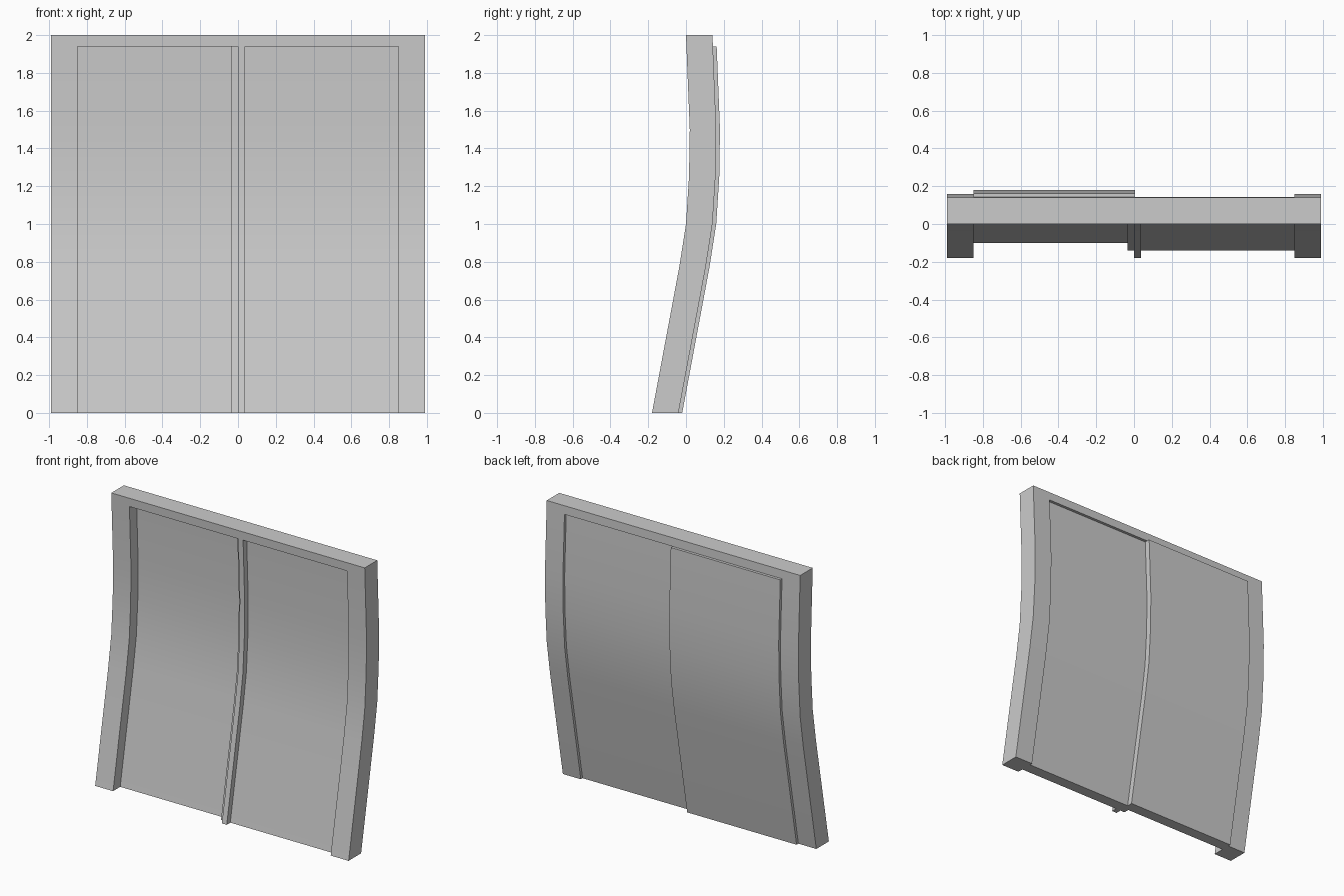
import bpy, bmesh, math

if "Cube" in bpy.data.objects:
    bpy.data.objects.remove(bpy.data.objects["Cube"])

# Front-face bow of the doorway: (height, y)
BOW = [(0, -0.18), (0.77, -0.036), (1.0, 0.0), (1.25, 0.016), (1.5, 0.02), (2.0, 0.0)]
HALF, INNER, DOOR_TOP, DEPTH = 0.99, 0.85, 1.94, 0.14


def bow_y(z):
    for (z0, y0), (z1, y1) in zip(BOW, BOW[1:]):
        if z <= z1:
            return y0 + (y1 - y0) * (z - z0) / (z1 - z0)
    return BOW[-1][1]


DOOR_LEVELS = [z for z, _ in BOW[:-1]] + [DOOR_TOP]


def finish(bm, name):
    bmesh.ops.recalc_face_normals(bm, faces=bm.faces)
    mesh = bpy.data.meshes.new(name)
    bm.to_mesh(mesh)
    bm.free()
    obj = bpy.data.objects.new(name, mesh)
    bpy.context.collection.objects.link(obj)
    bpy.ops.object.select_all(action='DESELECT')
    obj.select_set(True)
    bpy.context.view_layer.objects.active = obj
    bpy.ops.object.shade_smooth_by_angle(angle=math.radians(30))
    return obj


def door_leaf(name, section):
    """Sweep an (x, depth) section up the bow."""
    bm = bmesh.new()
    rings = [[bm.verts.new((x, bow_y(z) + d, z)) for x, d in section] for z in DOOR_LEVELS]
    n = len(section)
    for a, b in zip(rings, rings[1:]):
        for i in range(n):
            j = (i + 1) % n
            bm.faces.new((a[i], a[j], b[j], b[i]))
    bm.faces.new(rings[0])
    bm.faces.new(rings[-1])
    return finish(bm, name)


def door_frame():
    """Bowed front grid with the opening left out, thickened backwards."""
    bm = bmesh.new()
    xs = [-HALF, -INNER, INNER, HALF]
    zs = DOOR_LEVELS + [2.0]
    grid = {}

    def vert(i, k):
        if (i, k) not in grid:
            grid[i, k] = bm.verts.new((xs[i], bow_y(zs[k]), zs[k]))
        return grid[i, k]

    for k in range(len(zs) - 1):
        for i in range(3):
            if i != 1 or zs[k] >= DOOR_TOP:
                bm.faces.new((vert(i, k), vert(i + 1, k), vert(i + 1, k + 1), vert(i, k + 1)))
    front = bm.faces[:]
    back = bmesh.ops.duplicate(bm, geom=front)
    bmesh.ops.translate(bm, vec=(0, DEPTH, 0),
                        verts=[g for g in back["geom"] if isinstance(g, bmesh.types.BMVert)])
    bmesh.ops.bridge_loops(bm, edges=[e for e in bm.edges if e.is_boundary])
    return finish(bm, "door_frame")


door_frame()

# Rear leaf (left) and front leaf (right), each with a meeting lip at the centre
door_leaf("left_door", [(-INNER, 0.08), (-0.035, 0.08), (-0.035, 0.04), (0.0, 0.04),
                        (0.0, 0.12), (0.005, 0.12), (0.005, 0.16), (-INNER, 0.16)])
door_leaf("right_door", [(0.0, 0.0), (0.038, 0.0), (0.038, 0.04), (INNER, 0.04),
                         (INNER, 0.12), (0.0, 0.12)])
